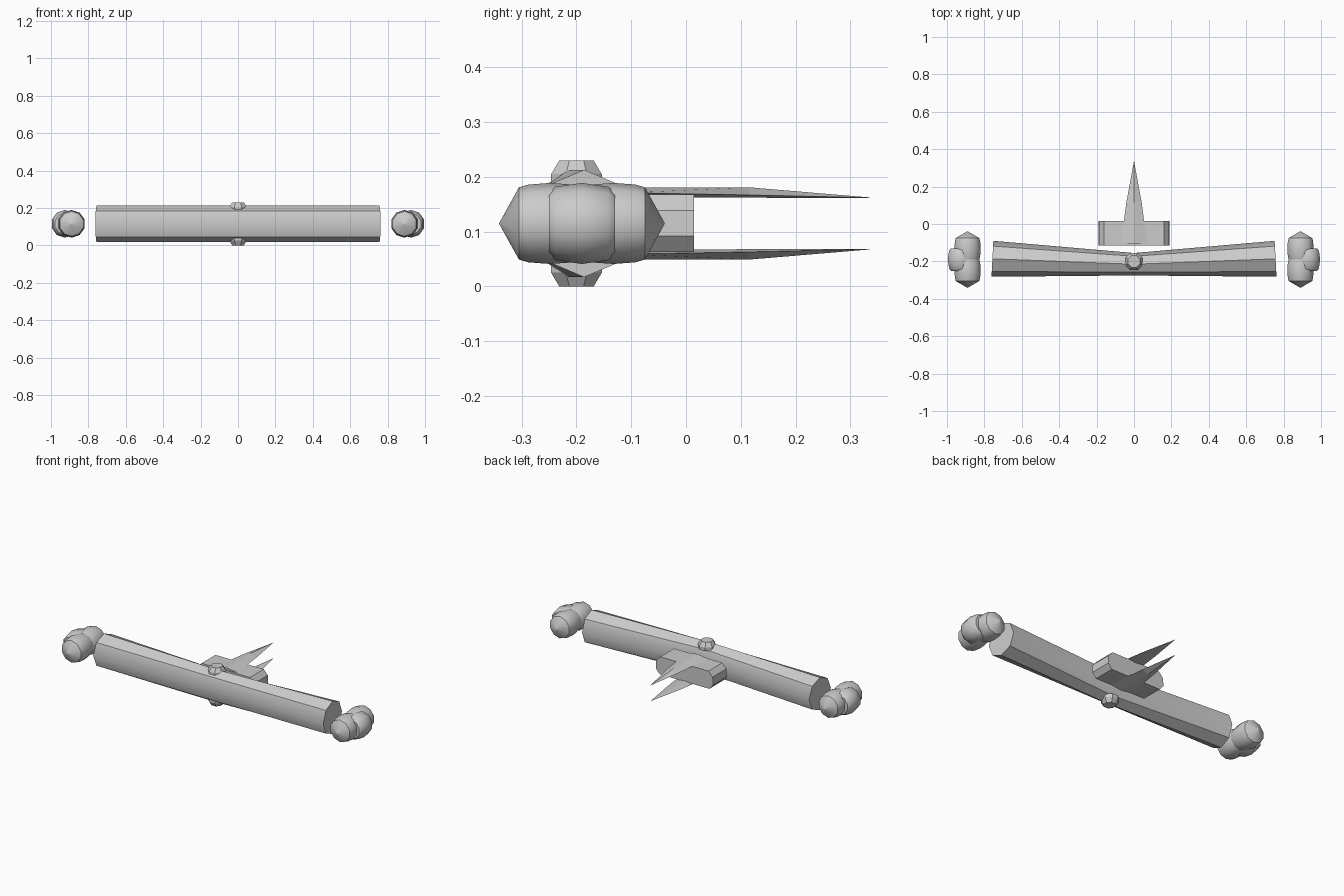
import bpy, math
from mathutils import Vector

if "Cube" in bpy.data.objects:
    bpy.data.objects.remove(bpy.data.objects["Cube"])

grey = bpy.data.materials.new("light grey")
grey.diffuse_color = (0.6, 0.6, 0.6, 1)
grey.use_nodes = True
grey.node_tree.nodes["Principled BSDF"].inputs["Base Color"].default_value = grey.diffuse_color
ZC = 0.115  # mid height, everything is mirrored about it


def make(name, verts, faces, smooth=None):
    me = bpy.data.meshes.new(name)
    me.from_pydata([Vector(v) for v in verts], [], faces)
    me.materials.append(grey)
    ob = bpy.data.objects.new(name, me)
    bpy.context.collection.objects.link(ob)
    bpy.ops.object.select_all(action='DESELECT')
    ob.select_set(True)
    bpy.context.view_layer.objects.active = ob
    bpy.ops.object.mode_set(mode='EDIT')
    bpy.ops.mesh.select_all(action='SELECT')
    bpy.ops.mesh.normals_make_consistent(inside=False)
    bpy.ops.object.mode_set(mode='OBJECT')
    if smooth:
        bpy.ops.object.shade_smooth_by_angle(angle=math.radians(smooth))
    return ob


def loft(name, rings, smooth=None):
    """Bridge equal-sized rings and cap both ends."""
    n = len(rings[0])
    verts = [v for r in rings for v in r]
    faces = [(i * n + j, i * n + (j + 1) % n, (i + 1) * n + (j + 1) % n, (i + 1) * n + j)
             for i in range(len(rings) - 1) for j in range(n)]
    faces += [tuple(range(n)), tuple(range(len(verts) - n, len(verts)))]
    return make(name, verts, faces, smooth)


def circle(n, off=0.0):
    return [(math.cos(2 * math.pi * (i + off) / n), math.sin(2 * math.pi * (i + off) / n))
            for i in range(n)]


def turned_y(name, cx, cy, profile, n=10):
    """Lathe a (y, radius) profile around the y direction."""
    loft(name, [[(cx + r * a, cy + y, ZC + r * b) for a, b in circle(n, 0.5)]
                for y, r in profile], 45)


# Main beam: octagonal, pinched in depth at the middle
def beam_ring(x, cy, ry, tilt):
    return [(x - tilt * a, cy + ry * a, ZC + 0.098 * b) for a, b in circle(8)]


loft("main_beam", [beam_ring(-0.757, -0.186, 0.096, -0.005),
                   beam_ring(0, -0.215, 0.06, 0),
                   beam_ring(0.757, -0.186, 0.096, 0.005)], 40)

# End pods: two barrels in line with pointed ends, one barrel offset outward
for s, side in ((-1, "left"), (1, "right")):
    for d, end in ((-1, "front"), (1, "rear")):
        turned_y(f"{side}_{end}_barrel", s * 0.89, -0.19 + d * 0.0575,
                 [(-0.0575, 0.066), (-0.04, 0.071), (0, 0.074), (0.04, 0.071), (0.0575, 0.066)])
        turned_y(f"{side}_{end}_cone", s * 0.89, -0.19 + d * 0.115,
                 [(0, 0.066), (d * 0.036, 0.001)])
    turned_y(f"{side}_outer_barrel", s * 0.925, -0.19,
             [(-0.06, 0.056), (-0.048, 0.067), (0, 0.074), (0.048, 0.067), (0.06, 0.056)])

# Rear block with chamfered sides
half = [(0.16, 0.168), (0.187, 0.139), (0.19, 0.092), (0.165, 0.063)]
section = half + [(-x, z) for x, z in reversed(half)]
loft("rear_block", [[(x, y, z) for x, z in section] for y in (-0.115, 0.015)])

# Fins and hubs, above and mirrored below
for m, where in ((1, "upper"), (-1, "lower")):
    def fin(y, w, low, edge, top):
        return [(-w, y, ZC + m * edge), (0, y, ZC + m * low),
                (w, y, ZC + m * edge), (0, y, ZC + m * top)]
    loft(f"{where}_fin", [fin(-0.108, 0.07, 0.048, 0.056, 0.066),
                          fin(0.115, 0.041, 0.047, 0.052, 0.066),
                          fin(0.335, 0.0005, 0.0465, 0.047, 0.0475)])
    loft(f"{where}_hub", [[(r * a, -0.2 + r * b, ZC + m * h) for a, b in circle(8, 0.5)]
                          for h, r in ((0.07, 0.05), (0.09, 0.05), (0.115, 0.034))], 30)
